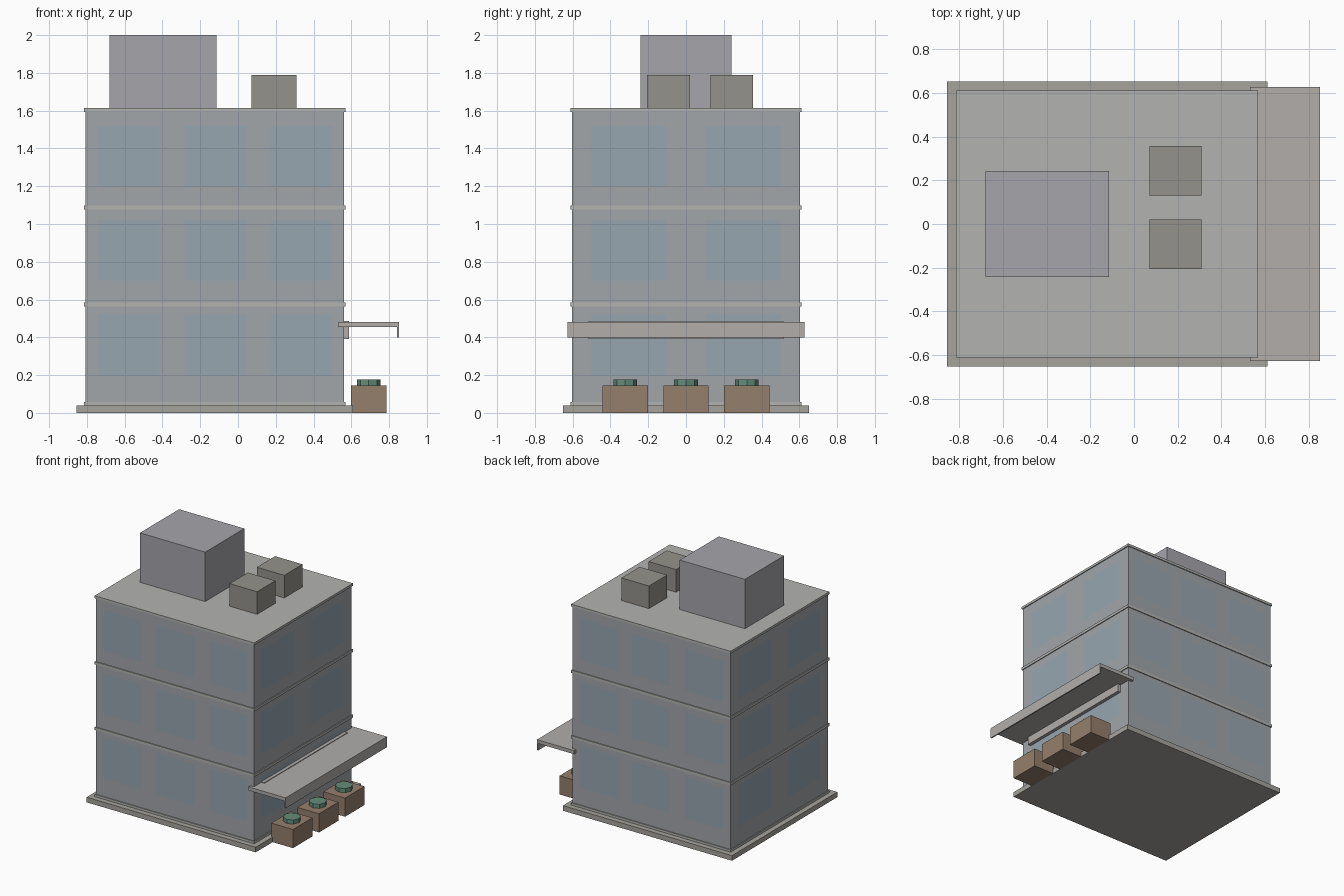
import bpy, bmesh
from mathutils import Vector

if "Cube" in bpy.data.objects:
    bpy.data.objects.remove(bpy.data.objects["Cube"])


def material(name, r, g, b):
    m = bpy.data.materials.new(name)
    m.diffuse_color = (r, g, b, 1)
    m.use_nodes = True
    m.node_tree.nodes["Principled BSDF"].inputs["Base Color"].default_value = m.diffuse_color
    return m


WALL = material("wall_grey", 0.36, 0.38, 0.40)
GLASS = material("window_glass", 0.31, 0.38, 0.43)
TRIM = material("trim_grey", 0.45, 0.45, 0.44)
PLINTH = material("plinth_stone", 0.38, 0.37, 0.34)
ROOM = material("roof_room_grey", 0.38, 0.38, 0.41)
UNIT = material("vent_unit_grey", 0.30, 0.29, 0.26)
CANOPY = material("canopy_grey", 0.44, 0.42, 0.41)
CLAY = material("planter_clay", 0.30, 0.21, 0.15)
LEAF = material("leaf_green", 0.13, 0.27, 0.20)


def finish(bm, name, *mats):
    bmesh.ops.recalc_face_normals(bm, faces=bm.faces)
    me = bpy.data.meshes.new(name)
    bm.to_mesh(me)
    bm.free()
    ob = bpy.data.objects.new(name, me)
    bpy.context.collection.objects.link(ob)
    for m in mats:
        me.materials.append(m)
    return ob


def box_bm(x0, x1, y0, y1, z0, z1):
    bm = bmesh.new()
    bmesh.ops.create_cube(bm, size=1)
    bmesh.ops.scale(bm, vec=(x1 - x0, y1 - y0, z1 - z0), verts=bm.verts)
    bmesh.ops.translate(bm, vec=((x0 + x1) / 2, (y0 + y1) / 2, (z0 + z1) / 2), verts=bm.verts)
    return bm


def box(name, mat, *bounds):
    return finish(box_bm(*bounds), name, mat)


# Plinth under the whole block
box("plinth", PLINTH, -0.855, 0.61, -0.652, 0.652, 0, 0.04)

# Walls: cut along the window lines, then flush panes get the glass material
COLS = [(-0.743, -0.415), (-0.283, 0.045), (0.172, 0.50)]
SIDE = [(-0.503, -0.104), (0.104, 0.503)]
ROWS = [(0.196, 0.52), (0.70, 1.02), (1.196, 1.52)]
bm = box_bm(-0.807, 0.561, -0.604, 0.604, 0.04, 1.60)
for axis, spans in enumerate((COLS, SIDE, ROWS)):
    normal = Vector((axis == 0, axis == 1, axis == 2))
    for value in (v for span in spans for v in span):
        bmesh.ops.bisect_plane(bm, geom=bm.verts[:] + bm.edges[:] + bm.faces[:],
                               plane_co=normal * value, plane_no=normal)


def within(v, spans):
    return any(a < v < b for a, b in spans)


bm.normal_update()
for f in bm.faces:
    c = f.calc_center_median()
    if abs(f.normal.z) < 0.5 and within(c.z, ROWS):
        across = within(c.x, COLS) if abs(f.normal.y) > 0.5 else within(c.y, SIDE)
        f.material_index = int(across)
finish(bm, "walls", WALL, GLASS)

# Floor bands and roof slab
for name, z0, z1 in (("base_band", 0.04, 0.058), ("lower_band", 0.562, 0.584),
                     ("upper_band", 1.076, 1.097), ("roof_slab", 1.594, 1.613)):
    box(name, TRIM, -0.814, 0.568, -0.611, 0.611, z0, z1)

# Roof room and vent units
box("roof_room", ROOM, -0.68, -0.115, -0.242, 0.242, 1.61, 2.0)
for i, y in enumerate((-0.206, 0.13)):
    box(f"roof_vent_{i + 1}", UNIT, 0.072, 0.31, y, y + 0.226, 1.61, 1.79)

# Entrance canopy: slab with a drop lip, extruded from its profile
profile = [(0.53, 0.454), (0.842, 0.454), (0.842, 0.40), (0.852, 0.40), (0.852, 0.482), (0.53, 0.482)]
bm = bmesh.new()
face = bm.faces.new([bm.verts.new((x, -0.627, z)) for x, z in profile])
ext = bmesh.ops.extrude_face_region(bm, geom=[face])
bmesh.ops.translate(bm, vec=(0, 1.254, 0), verts=[v for v in ext["geom"] if isinstance(v, bmesh.types.BMVert)])
finish(bm, "canopy", CANOPY)
box("canopy_wall_beam", CANOPY, 0.555, 0.588, -0.515, 0.515, 0.392, 0.487)

# Planters with eight-sided shrubs
for i, y in enumerate((-0.322, 0, 0.322)):
    box(f"planter_{i + 1}", CLAY, 0.598, 0.786, y - 0.12, y + 0.12, 0, 0.146)
    bm = bmesh.new()
    bmesh.ops.create_cone(bm, cap_ends=True, segments=8, radius1=0.063, radius2=0.063, depth=0.036)
    bmesh.ops.translate(bm, vec=(0.692, y, 0.16), verts=bm.verts)
    finish(bm, f"shrub_{i + 1}", LEAF)
